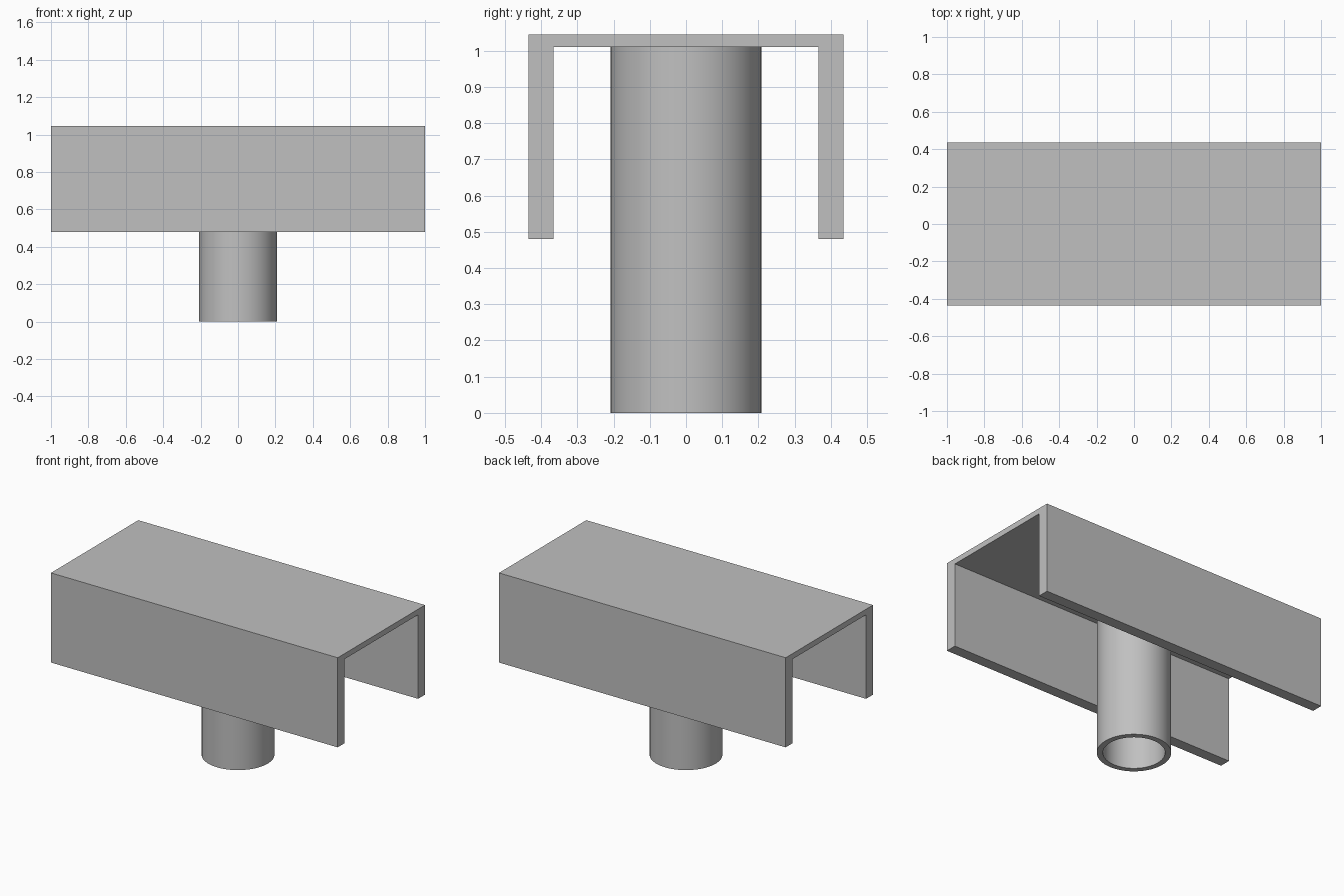
import bpy, bmesh, math

cube = bpy.data.objects.get("Cube")
if cube:
    bpy.data.objects.remove(cube)

grey = bpy.data.materials.new("plain_grey")
grey.use_nodes = True
colour = (0.53, 0.53, 0.53, 1)
grey.diffuse_color = colour
grey.node_tree.nodes["Principled BSDF"].inputs["Base Color"].default_value = colour

LENGTH, HALF_WIDTH = 2.0, 0.435
TOP, UNDERSIDE, FLANGE_BOTTOM = 1.045, 1.01, 0.48
FLANGE_INNER = 0.366
TUBE_OUTER, TUBE_INNER, SIDES = 0.208, 0.174, 64


def finish(name, bm):
    bmesh.ops.recalc_face_normals(bm, faces=bm.faces)
    mesh = bpy.data.meshes.new(name)
    bm.to_mesh(mesh)
    bm.free()
    mesh.materials.append(grey)
    obj = bpy.data.objects.new(name, mesh)
    bpy.context.collection.objects.link(obj)
    return obj


# Channel: inverted U profile extruded along x
half = [(HALF_WIDTH, TOP), (HALF_WIDTH, FLANGE_BOTTOM),
        (FLANGE_INNER, FLANGE_BOTTOM), (FLANGE_INNER, UNDERSIDE)]
profile = half + [(-y, z) for y, z in reversed(half)]
bm = bmesh.new()
end = bm.faces.new([bm.verts.new((-LENGTH / 2, y, z)) for y, z in profile])
side = bmesh.ops.extrude_face_region(bm, geom=[end], use_keep_orig=True)
moved = [v for v in side["geom"] if isinstance(v, bmesh.types.BMVert)]
bmesh.ops.translate(bm, verts=moved, vec=(LENGTH, 0, 0))
finish("channel", bm)

# Hollow post: rectangular wall section spun around z
bm = bmesh.new()
section = [(TUBE_INNER, 0), (TUBE_OUTER, 0), (TUBE_OUTER, UNDERSIDE), (TUBE_INNER, UNDERSIDE)]
verts = [bm.verts.new((r, 0, z)) for r, z in section]
edges = [bm.edges.new((verts[i], verts[(i + 1) % 4])) for i in range(4)]
bmesh.ops.spin(bm, geom=verts + edges, axis=(0, 0, 1), cent=(0, 0, 0),
               angle=math.tau, steps=SIDES, use_merge=True)
bmesh.ops.remove_doubles(bm, verts=bm.verts, dist=0.0001)
post = finish("hollow_post", bm)

bpy.ops.object.select_all(action="DESELECT")
post.select_set(True)
bpy.context.view_layer.objects.active = post
bpy.ops.object.shade_smooth_by_angle(angle=math.radians(30))
